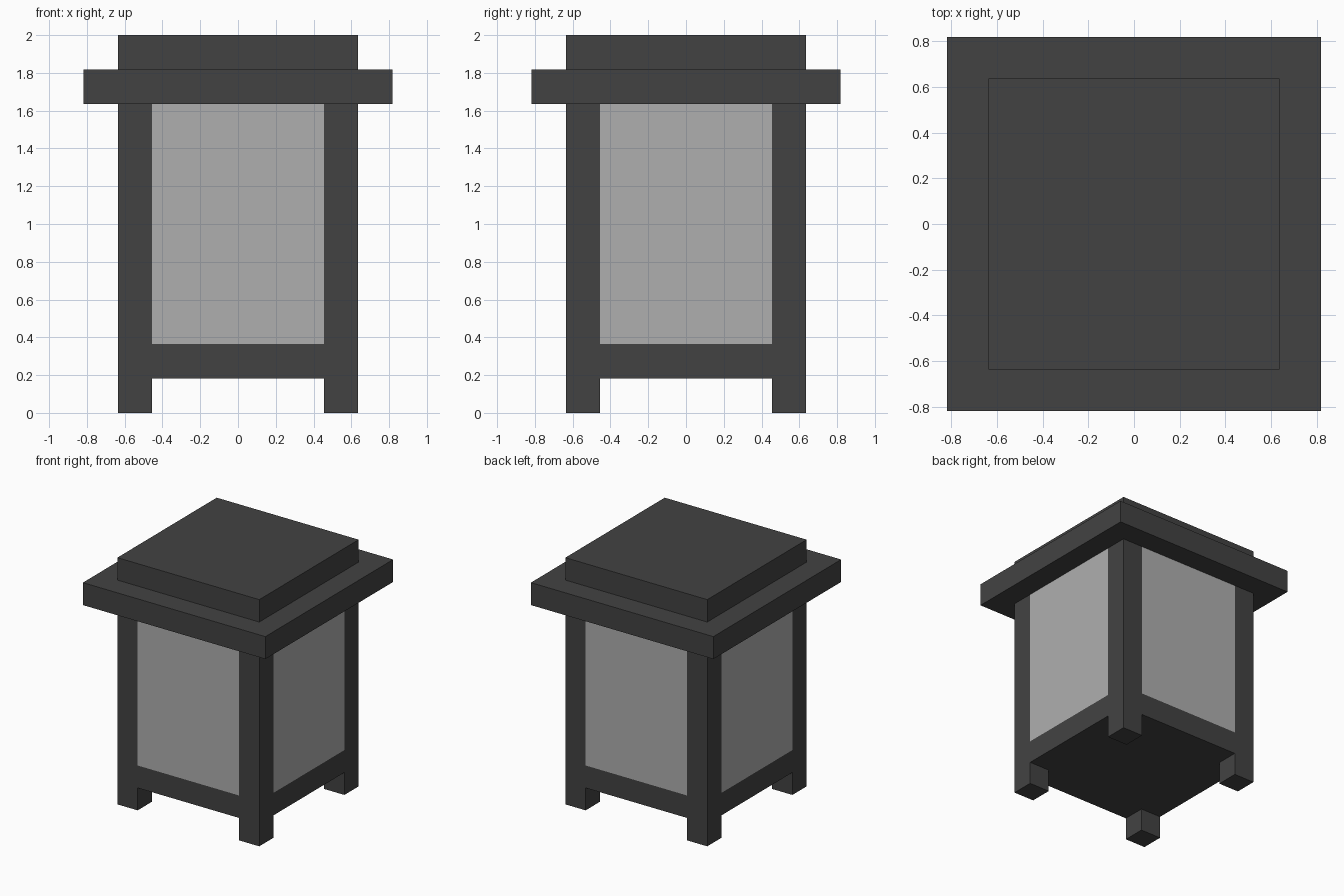
import bpy, bmesh
from math import pi
from mathutils import Matrix

if "Cube" in bpy.data.objects:
    bpy.data.objects.remove(bpy.data.objects["Cube"])

U = 2 / 11            # the design sits on an 11-step grid
OUT, INN = 3.5 * U, 2.5 * U


def material(name, v):
    m = bpy.data.materials.new(name)
    m.diffuse_color = (v, v, v, 1)
    m.use_nodes = True
    m.node_tree.nodes["Principled BSDF"].inputs["Base Color"].default_value = m.diffuse_color
    return m


DARK = material("dark_frame", 0.055)
PALE = material("pale_pane", 0.43)


def prism(name, profile, z0, z1, mat, turn=0):
    """Extrude a flat outline from z0 to z1, turned in quarter steps about z."""
    bm = bmesh.new()
    face = bm.faces.new([bm.verts.new((x, y, z0)) for x, y in profile])
    new = bmesh.ops.extrude_face_region(bm, geom=[face])["geom"]
    top = [v for v in new if isinstance(v, bmesh.types.BMVert)]
    bmesh.ops.translate(bm, verts=top, vec=(0, 0, z1 - z0))
    bmesh.ops.recalc_face_normals(bm, faces=bm.faces)
    bm.transform(Matrix.Rotation(turn * pi / 2, 4, 'Z'))
    me = bpy.data.meshes.new(name)
    bm.to_mesh(me)
    bm.free()
    me.materials.append(mat)
    ob = bpy.data.objects.new(name, me)
    bpy.context.collection.objects.link(ob)
    return ob


def rect(x0, x1, y0, y1):
    return [(x0, y0), (x1, y0), (x1, y1), (x0, y1)]


# Floor: a cross outline that fits between the corner posts
quarter = [(INN, INN), (INN, OUT), (-INN, OUT)]
cross = []
for x, y in quarter:
    cross.append((x, y))
for _ in range(3):
    quarter = [(-y, x) for x, y in quarter]
    cross += quarter
prism("floor", cross, U, 2 * U, DARK)

# Corner posts with feet, and flush panes between them
for i, side in enumerate(("front", "right", "back", "left")):
    prism(f"{side}_post", rect(INN, OUT, -OUT, -INN), 0, 9 * U, DARK, i)
    prism(f"{side}_pane", rect(-INN, INN, -OUT, -OUT + 0.03), 2 * U, 9 * U, PALE, i)

# Overhanging roof and its raised cap
prism("roof", rect(-4.5 * U, 4.5 * U, -4.5 * U, 4.5 * U), 9 * U, 10 * U, DARK)
prism("roof_cap", rect(-OUT, OUT, -OUT, OUT), 10 * U, 11 * U, DARK)
